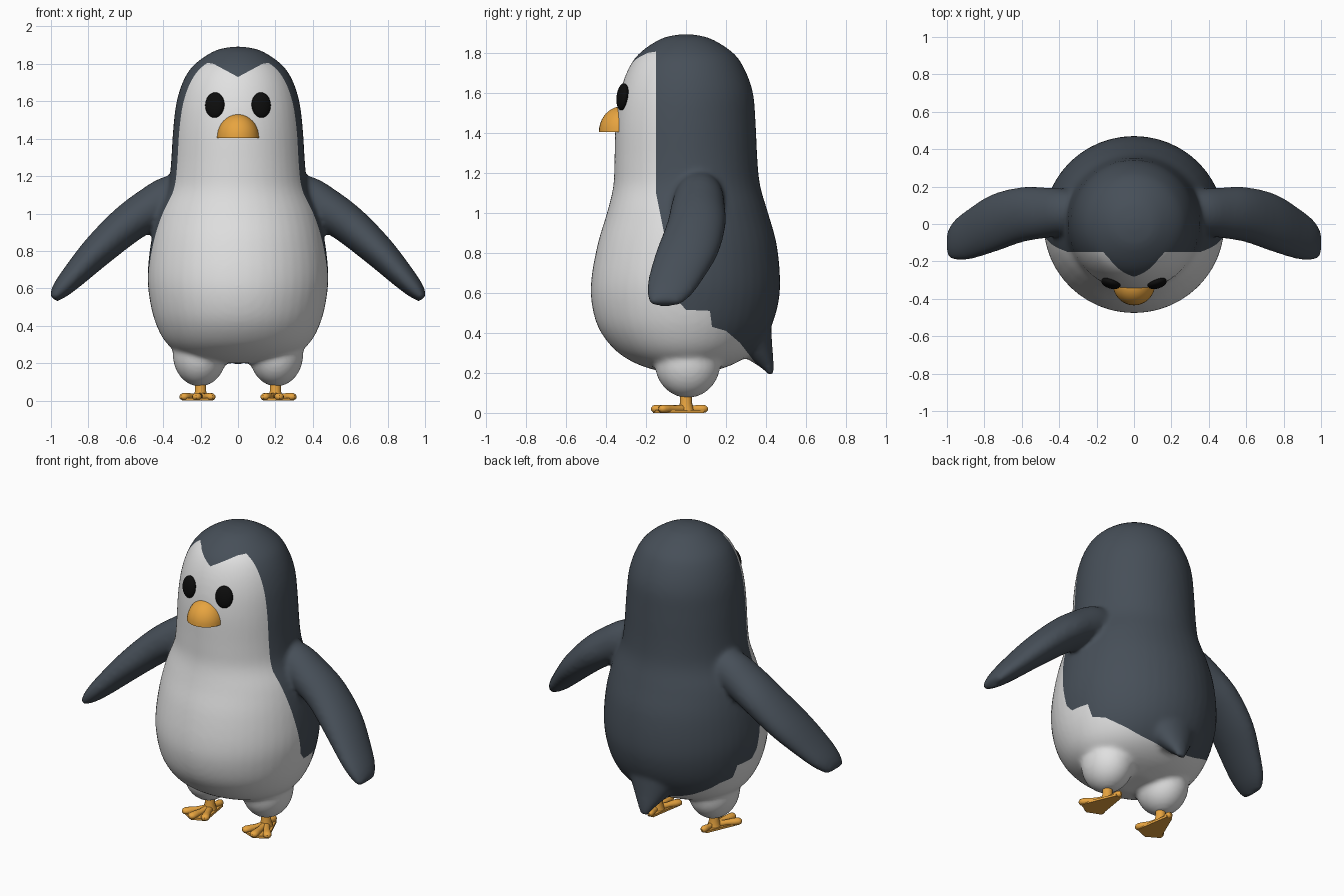
import bpy, bmesh, math
from mathutils import Vector, Matrix

if "Cube" in bpy.data.objects:
    bpy.data.objects.remove(bpy.data.objects["Cube"])

X, Y, Z = Vector((1, 0, 0)), Vector((0, 1, 0)), Vector((0, 0, 1))


def material(name, rgb):
    m = bpy.data.materials.new(name)
    m.diffuse_color = (*rgb, 1)
    m.use_nodes = True
    m.node_tree.nodes["Principled BSDF"].inputs["Base Color"].default_value = m.diffuse_color
    return m


WHITE = material("belly white", (0.75, 0.75, 0.75))
DARK = material("slate feathers", (0.062, 0.078, 0.098))
ORANGE = material("beak orange", (0.80, 0.37, 0.05))
BLACK = material("eye black", (0.004, 0.004, 0.004))


def smooth_rows(rows, steps=4):
    """Catmull-Rom interpolation through rows of numbers."""
    out = []
    for i in range(len(rows) - 1):
        a, b, c, d = (rows[max(0, min(len(rows) - 1, i + k))] for k in (-1, 0, 1, 2))
        for s in range(steps):
            t = s / steps
            out.append([0.5 * (2 * q + (r - p) * t + (2 * p - 5 * q + 4 * r - w) * t * t
                               + (3 * q - p - 3 * r + w) * t ** 3)
                        for p, q, r, w in zip(a, b, c, d)])
    return out + [list(rows[-1])]


def loft(bm, rings, n=32):
    """Skin ellipses given as (centre, half axis, half axis)."""
    loops = [[bm.verts.new(c + a * math.cos(k * math.tau / n) + b * math.sin(k * math.tau / n))
              for k in range(n)] for c, a, b in rings]
    faces = [bm.faces.new((p[k], p[(k + 1) % n], q[(k + 1) % n], q[k]))
             for p, q in zip(loops, loops[1:]) for k in range(n)]
    faces += [bm.faces.new(loops[0]), bm.faces.new(loops[-1])]
    bmesh.ops.recalc_face_normals(bm, faces=faces)


def ellipsoid(bm, centre, size, turn=Matrix()):
    mat = Matrix.Translation(centre) @ turn @ Matrix.Diagonal((*size, 1))
    return bmesh.ops.create_uvsphere(bm, u_segments=32, v_segments=20, radius=1, matrix=mat)


def finish(name, bm, mats, angle=40):
    me = bpy.data.meshes.new(name)
    bm.to_mesh(me)
    bm.free()
    ob = bpy.data.objects.new(name, me)
    bpy.context.collection.objects.link(ob)
    for m in mats:
        me.materials.append(m)
    bpy.ops.object.select_all(action='DESELECT')
    bpy.context.view_layer.objects.active = ob
    ob.select_set(True)
    bpy.ops.object.shade_smooth_by_angle(angle=math.radians(angle))
    return ob


# Torso and head: z, half width, front y, back y
bm = bmesh.new()
torso = [(1.892, .03, -.03, .03), (1.87, .125, -.125, .125), (1.80, .23, -.23, .235),
         (1.72, .288, -.288, .292), (1.6, .328, -.33, .335), (1.45, .347, -.352, .348),
         (1.25, .36, -.358, .358), (1.13, .378, -.364, .372), (1.0, .43, -.395, .41),
         (.85, .465, -.44, .452), (.68, .483, -.472, .47), (.55, .474, -.472, .462),
         (.42, .443, -.435, .42), (.31, .385, -.35, .34), (.24, .29, -.235, .23), (.2, .12, -.1, .1)]
loft(bm, [(Vector((0, (f + b) / 2, z)), X * w, Y * ((b - f) / 2))
          for z, w, f, b in smooth_rows(torso)], 48)

# Tail: y, z, half width, half depth
tail = [(.2, .62, .3, .24), (.27, .44, .22, .17), (.35, .32, .12, .09), (.41, .23, .05, .032), (.425, .19, .025, .015)]
loft(bm, [(Vector((0, y, z)), X * w, Vector((0, .9, .3)) * d) for y, z, w, d in smooth_rows(tail)])

# Wings: x, y, z, half width, half thickness
wing = [(.22, .06, 1.09, .10, .11), (.35, .065, 1.085, .12, .12), (.47, .06, 1.025, .135, .112),
        (.6, .05, .935, .147, .103), (.75, .005, .80, .155, .088), (.88, -.055, .665, .135, .066),
        (.95, -.085, .59, .11, .048), (.988, -.105, .545, .075, .025)]
for s in (1, -1):
    path = smooth_rows(wing)
    rings = []
    for i, (x, y, z, w, t) in enumerate(path):
        p, q = path[max(i - 1, 0)], path[min(i + 1, len(path) - 1)]
        along = Vector((q[0] - p[0], 0, q[2] - p[2])).normalized()
        rings.append((Vector((s * x, y, z)), Y * w, Vector((-s * along.z, 0, along.x)) * t))
    loft(bm, rings)
    # Thighs
    ellipsoid(bm, (s * .205, .008, .25), (.145, .165, .175))

# Fuse the parts into one soft skin
body = finish("body", bm, [WHITE, DARK])
fuse = body.modifiers.new("fuse", 'REMESH')
fuse.mode, fuse.voxel_size = 'VOXEL', 0.014
soften = body.modifiers.new("soften", 'SMOOTH')
soften.factor, soften.iterations = 0.5, 9
for m in (fuse, soften):
    bpy.ops.object.modifier_apply(modifier=m.name)

# Feather border on the flanks (z, y) and on the brow (x, z)
FLANK = [(.17, .40), (.2, .385), (.35, .27), (.41, .20), (.43, .13), (.51, .12), (.515, .0),
         (.56, -.04), (.9, -.11), (1.1, -.15), (1.7, -.15), (2, -.15)]
BROW = [(0, 1.73), (.13, 1.80), (.19, 1.81), (.5, 1.6)]


def lookup(table, v):
    for (a, p), (b, q) in zip(table, table[1:]):
        if v <= b:
            return p + (q - p) * max(0, v - a) / (b - a)
    return table[-1][1]


def is_dark(c):
    if abs(c.x) > .495:
        return True
    return c.y > lookup(FLANK, c.z) or c.z > lookup(BROW, abs(c.x))


bm = bmesh.new()
bm.from_mesh(body.data)


def cut(co, no, keep):
    faces = [f for f in bm.faces if keep(f.calc_center_median())]
    geom = faces + list({e for f in faces for e in f.edges}) + list({v for f in faces for v in f.verts})
    bmesh.ops.bisect_plane(bm, geom=geom, dist=1e-5, plane_co=co, plane_no=no)


for (z0, y0), (z1, y1) in zip(FLANK, FLANK[1:]):
    cut(Vector((0, y0, z0)), Vector((0, z1 - z0, y0 - y1)),
        lambda c: z0 - .02 < c.z < z1 + .02 and abs(c.x) < .495)
for s in (1, -1):
    for (x0, z0), (x1, z1) in zip(BROW, BROW[1:]):
        cut(Vector((s * x0, 0, z0)), Vector((s * (z0 - z1), 0, x1 - x0)),
            lambda c: x0 - .02 < s * c.x < x1 + .02 and c.y < 0 and c.z > 1.6)
for f in bm.faces:
    f.material_index = int(is_dark(f.calc_center_median()))
    f.smooth = True
bm.to_mesh(body.data)
bm.free()

# Eyes
for s, side in ((1, "left"), (-1, "right")):
    bm = bmesh.new()
    turn = Matrix.Rotation(s * .3, 4, 'Z') @ Matrix.Rotation(-.12, 4, 'X')
    ellipsoid(bm, (s * .124, -.317, 1.58), (.053, .027, .068), turn)
    finish(side + "_eye", bm, [BLACK])

# Beak: domed top over a flat base
bm = bmesh.new()
ellipsoid(bm, (0, -.32, 1.405), (.113, .115, .127))
for v in bm.verts:
    v.co.z = max(v.co.z, 1.405)
bmesh.ops.remove_doubles(bm, verts=bm.verts, dist=1e-5)
bmesh.ops.bisect_plane(bm, geom=bm.verts[:] + bm.edges[:] + bm.faces[:], plane_co=(0, -.27, 0),
                       plane_no=(0, 1, 0), clear_outer=True)
finish("beak", bm, [ORANGE])

# Feet: ankle, three front toes, heel and a webbed sole
TOES = [(-.055, -.125), (.02, -.15), (.088, -.115), (-.01, .085)]
for s, side in ((1, "left"), (-1, "right")):
    bm = bmesh.new()
    root = Vector((s * .2, 0, .025))
    loft(bm, [(root + Z * h, X * r, Y * r) for h, r in ((-.01, .04), (.025, .03), (.1, .03))], 16)
    for dx, dy in TOES:
        step = Vector((s * dx, dy, 0))
        out = step.normalized()
        across = out.cross(Z)
        size = .8 if dy > 0 else 1
        rows = [(0, 0, .026, .022), (.5, 0, .018, .018), (.8, 0, .024, .021), (1, 0, .026, .021),
                (1, .015, .021, .017), (1, .024, .008, .007)]
        loft(bm, [(root + step * t + out * e - Z * .005, across * w * size, Z * h)
                  for t, e, w, h in rows], 14)
    sole = [(-.065, -.13), (.02, -.165), (.1, -.118), (.01, .09), (-.03, .09)]
    low = [bm.verts.new((s * (.2 + x), y, .0)) for x, y in sole]
    top = [bm.verts.new((s * (.2 + x), y, .014)) for x, y in sole]
    faces = [bm.faces.new(low), bm.faces.new(top)]
    faces += [bm.faces.new((low[k - 1], low[k], top[k], top[k - 1])) for k in range(5)]
    bmesh.ops.recalc_face_normals(bm, faces=faces)
    for v in bm.verts:
        v.co.z = max(v.co.z, 0)
    finish(side + "_foot", bm, [ORANGE])
